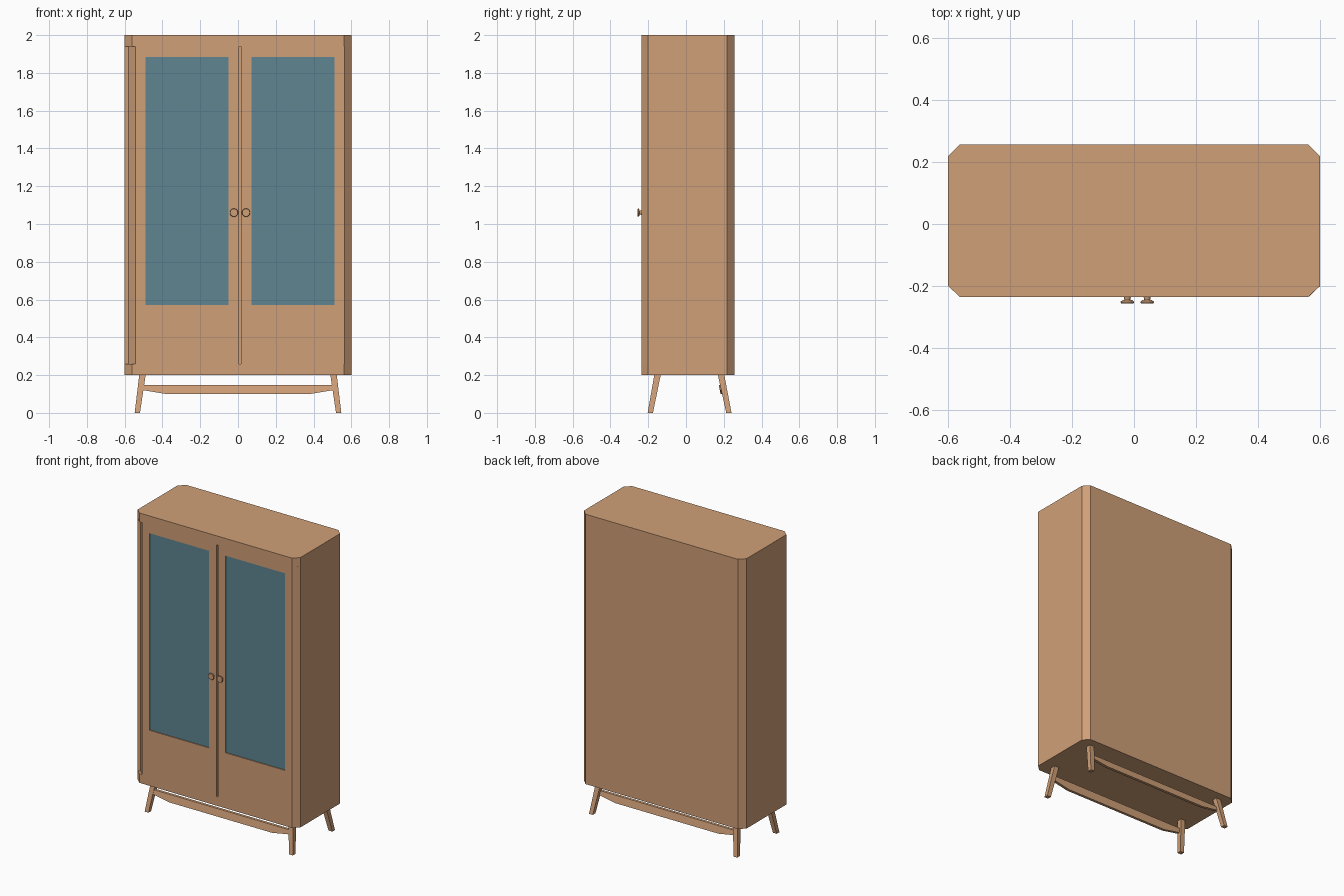
import bpy
import bmesh
from math import radians
from mathutils import Matrix, Vector

cube = bpy.data.objects.get("Cube")
if cube:
    bpy.data.objects.remove(cube, do_unlink=True)


def material(name, color):
    m = bpy.data.materials.new(name)
    m.use_nodes = True
    m.diffuse_color = (*color, 1)
    m.node_tree.nodes["Principled BSDF"].inputs["Base Color"].default_value = (*color, 1)
    return m


WOOD = material("warm wood", (0.63, 0.35, 0.188))
GLASS = material("blue glass", (0.112, 0.235, 0.285))


def finish(bm, name, mat):
    bmesh.ops.recalc_face_normals(bm, faces=bm.faces)
    mesh = bpy.data.meshes.new(name)
    bm.to_mesh(mesh)
    bm.free()
    mesh.materials.append(mat)
    obj = bpy.data.objects.new(name, mesh)
    bpy.context.collection.objects.link(obj)
    return obj


def loft(name, lower, upper, mat=WOOD):
    """Solid between two matching outlines."""
    bm = bmesh.new()
    a = [bm.verts.new(p) for p in lower]
    b = [bm.verts.new(p) for p in upper]
    bm.faces.new(a)
    bm.faces.new(b)
    n = len(a)
    for i in range(n):
        j = (i + 1) % n
        bm.faces.new((a[i], a[j], b[j], b[i]))
    return finish(bm, name, mat)


def prism(name, outline, z0, z1, mat=WOOD):
    return loft(name, [(x, y, z0) for x, y in outline], [(x, y, z1) for x, y in outline], mat)


def rect(x0, x1, y0, y1):
    return [(x0, y0), (x1, y0), (x1, y1), (x0, y1)]


# Cabinet levels and depths
HALF, CHAMFER = 0.6, 0.038
FRONT, BACK, DOOR_BACK = -0.235, 0.256, -0.2
BOTTOM, DOOR_LOW, DOOR_HIGH, TOP = 0.2, 0.26, 1.94, 2.0
INNER = HALF - CHAMFER

# Carcass with chamfered corners
rear = [(HALF, BACK - CHAMFER), (INNER, BACK), (-INNER, BACK), (-HALF, BACK - CHAMFER)]
octagon = [(-HALF, DOOR_BACK), (-INNER, FRONT), (INNER, FRONT), (HALF, DOOR_BACK)] + rear
prism("cabinet_base", octagon, BOTTOM, DOOR_LOW)
prism("cabinet_top", octagon, DOOR_HIGH, TOP)
prism("cabinet_body", [(-HALF, DOOR_BACK), (HALF, DOOR_BACK)] + rear, DOOR_LOW, DOOR_HIGH)

# Doors, glass panes and knobs, set slightly off centre
MID, PANE_LOW, PANE_HIGH = 0.0105, 0.57, 1.885
for side, label in ((-1, "right"), (1, "left")):
    def at(x):
        return MID + side * x

    outline = [(at(0.006), DOOR_BACK), (at(0.006), FRONT), (at(0.553), FRONT), (at(0.59), DOOR_BACK)]
    door = prism(label + "_door", outline, DOOR_LOW, DOOR_HIGH)
    xs = sorted((at(0.061), at(0.5)))
    cutter = prism("window_cutter", rect(*xs, FRONT - 0.1, FRONT + 0.01), PANE_LOW, PANE_HIGH)
    cutter.hide_render = True
    cut = door.modifiers.new("window", "BOOLEAN")
    cut.operation = "DIFFERENCE"
    cut.solver = "EXACT"
    cut.object = cutter
    bpy.context.view_layer.objects.active = door
    bpy.ops.object.modifier_apply(modifier=cut.name)
    bpy.data.objects.remove(cutter, do_unlink=True)
    prism(label + "_glass", rect(*xs, FRONT + 0.006, FRONT + 0.011), PANE_LOW, PANE_HIGH, GLASS)

    bm = bmesh.new()
    for r0, r1, y0, y1 in ((0.012, 0.009, FRONT + 0.002, -0.248), (0.016, 0.022, -0.246, -0.251),
                           (0.022, 0.02, -0.251, -0.256)):
        place = Matrix.Translation(Vector((at(0.032), (y0 + y1) / 2, 1.06))) @ Matrix.Rotation(radians(90), 4, "X")
        bmesh.ops.create_cone(bm, cap_ends=True, segments=24, radius1=r0, radius2=r1,
                              depth=abs(y1 - y0), matrix=place)
    knob = finish(bm, label + "_knob", WOOD)
    bpy.ops.object.select_all(action="DESELECT")
    knob.select_set(True)
    bpy.context.view_layer.objects.active = knob
    bpy.ops.object.shade_smooth_by_angle(angle=radians(30))


# Splayed tapered legs
def leg_end(x, y, z, h):
    return [(px, py, z) for px, py in rect(x - h, x + h, y - h, y + h)]


for sx, side in ((-1, "right"), (1, "left")):
    for end, y_foot, y_top in (("front", -0.189, -0.151), ("back", 0.227, 0.186)):
        loft(f"{end}_{side}_leg", leg_end(sx * 0.533, y_foot, 0, 0.014),
             leg_end(sx * 0.506, y_top, BOTTOM, 0.017))

# Stretcher rails with tapered lower edges
profile = [(-0.51, 0.148), (0.51, 0.148), (0.5, 0.12), (0.38, 0.1), (-0.38, 0.1), (-0.5, 0.12)]
for end, y in (("front", -0.172), ("back", 0.188)):
    tilt = 0.2 if y > 0 else -0.2
    loft(end + "_rail", [(x, y - 0.009 - tilt * (z - 0.12), z) for x, z in profile],
         [(x, y + 0.009 - tilt * (z - 0.12), z) for x, z in profile])
